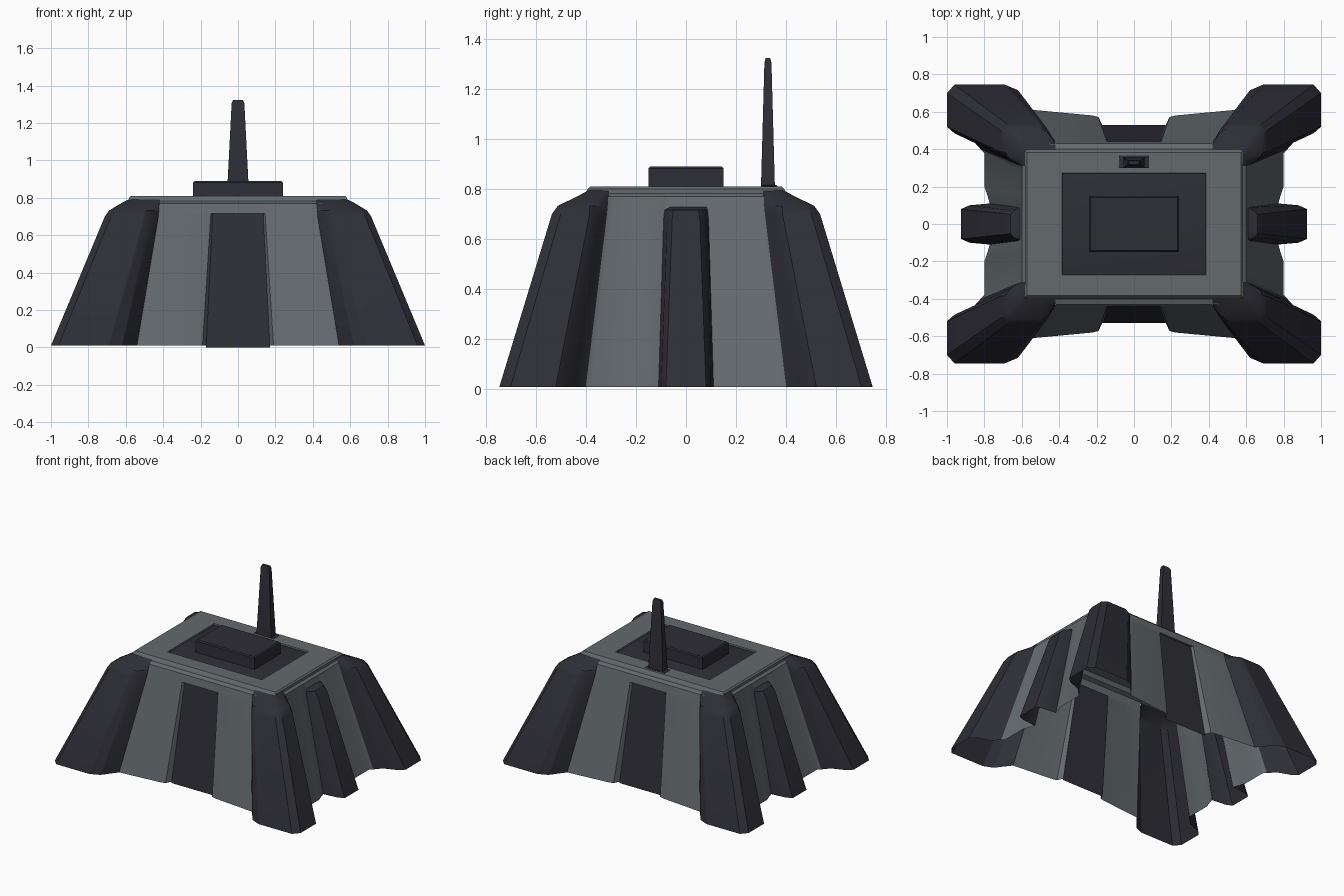
import bpy, math

def material(name, rgb):
    m = bpy.data.materials.new(name)
    m.diffuse_color = (*rgb, 1)
    return m

GREY = material("concrete_grey", (0.125, 0.145, 0.155))
DARK = material("dark_metal", (0.027, 0.027, 0.037))

QUAD = [(1, 1), (-1, 1), (-1, -1), (1, -1)]

def make(name, verts, faces, mat):
    me = bpy.data.meshes.new(name)
    me.from_pydata(verts, [], faces)
    me.materials.append(mat)
    ob = bpy.data.objects.new(name, me)
    bpy.context.collection.objects.link(ob)
    bpy.ops.object.select_all(action='DESELECT')
    bpy.context.view_layer.objects.active = ob
    ob.select_set(True)
    bpy.ops.object.shade_smooth_by_angle(angle=math.radians(28))
    return ob

def strips(name, levels, mat, signs):
    """Loft open profiles (counter-clockwise) up through levels, mirrored by signs."""
    verts, faces = [], []
    n = len(levels[0][1])
    for sx, sy in signs:
        o = len(verts)
        for z, pts in levels:
            verts += [(sx * x, sy * y, z) for x, y in pts]
        for k in range(len(levels) - 1):
            for i in range(n - 1):
                a = o + k * n + i
                f = (a, a + 1, a + 1 + n, a + n)
                faces.append(f if sx * sy > 0 else f[::-1])
    return make(name, verts, faces, mat)

def rings(name, levels, mat, cap=True, centre=(0, 0)):
    """Loft rectangles given as (half x, half y, z), optionally capped on top."""
    verts = [(centre[0] + sx * x, centre[1] + sy * y, z)
             for x, y, z in levels for sx, sy in QUAD]
    faces = [(4 * k + i, 4 * k + (i + 1) % 4, 4 * k + 4 + (i + 1) % 4, 4 * k + 4 + i)
             for k in range(len(levels) - 1) for i in range(4)]
    if cap:
        m = 4 * (len(levels) - 1)
        faces.append((m, m + 1, m + 2, m + 3))
    return make(name, verts, faces, mat)

def sym_y(half):   # profile crossing y = 0, facing +x
    return [(x, -y) for x, y in half] + [(x, y) for x, y in half[::-1]]

# corner buttresses: hollow shells with a chamfered shoulder
strips("corner_buttress", [
    (0.01, [(.82, .40), (.865, .45), (.96, .485), (1, .52), (1, .70), (.96, .745),
            (.69, .745), (.62, .715), (.54, .61)]),
    (0.70, [(.62, .315), (.655, .34), (.69, .36), (.712, .385), (.712, .50), (.68, .535),
            (.50, .535), (.465, .51), (.425, .445)]),
    (0.732, [(.61, .312), (.65, .337), (.675, .36), (.69, .385), (.69, .485), (.66, .512),
             (.50, .512), (.463, .49), (.423, .438)]),
    (0.775, [(.60, .31), (.61, .333), (.615, .355), (.618, .38), (.618, .41), (.595, .425),
             (.49, .425), (.455, .425), (.42, .425)]),
    (0.795, [(.578, .31), (.578, .33), (.578, .35), (.578, .37), (.578, .385), (.56, .388),
             (.48, .388), (.45, .388), (.42, .388)]),
], DARK, QUAD)

# sloping walls
strips("front_wall", [
    (0.01, [(.54, .61), (.22, .58), (.19, .572), (.17, .53)]),
    (0.715, [(.427, .442), (.16, .442), (.145, .441), (.135, .427)]),
], GREY, QUAD)
strips("front_wall_upper", [
    (0.715, [(.427, .442), (.16, .442), (.145, .441), (.135, .441)]),
    (0.77, [(.42, .43), (.15, .43), (.14, .43), (.13, .43)]),
], GREY, QUAD)
strips("side_wall", [
    (0.01, [(.77, .105), (.78, .14), (.80, .20), (.80, .38), (.82, .40)]),
    (0.77, [(.60, .08), (.60, .10), (.60, .15), (.60, .29), (.60, .31)]),
], GREY, QUAD)

# wall parts above the panels and ribs
strips("front_lintel", [(0.715, [(.135, .427), (-.135, .427)]),
                        (0.715, [(.135, .441), (-.135, .441)]),
                        (0.77, [(.13, .43), (-.13, .43)])], GREY, [(1, 1), (1, -1)])
strips("side_lintel", [(0.715, [(.612, -.085), (.612, .085)]),
                       (0.77, [(.60, -.08), (.60, .08)])], GREY, [(1, 1), (-1, 1)])

# recessed dark panels front and back
strips("recessed_panel", [(0.0, [(.172, .53), (-.172, .53)]),
                          (0.715, [(.135, .427), (-.135, .427)])], DARK, [(1, 1), (1, -1)])

# protruding side ribs
strips("side_rib", [
    (0.01, sym_y([(.77, .11), (.88, .10), (.925, .08)])),
    (0.68, sym_y([(.62, .09), (.665, .075), (.69, .055)])),
    (0.715, sym_y([(.612, .086), (.645, .07), (.66, .05)])),
    (0.727, sym_y([(.609, .084), (.609, .065), (.609, .045)])),
], DARK, [(1, 1), (-1, 1)])

# roof rim, sunken roof panel, hatch block, mast
rings("roof_rim", [(.60, .43, .77), (.582, .40, .782), (.582, .392, .80), (.572, .382, .81),
                   (.385, .272, .81), (.383, .27, .80)], GREY, cap=False)
rings("roof_panel", [(.384, .271, .799), (.38, .268, .80)], DARK)
rings("roof_block", [(.24, .15, .795), (.24, .15, .882), (.232, .143, .89)], DARK)
rings("mast_foot", [(.08, .033, .80), (.08, .033, .812), (.074, .028, .815)], DARK,
      centre=(0, .332))
rings("mast", [(.06, .028, .80), (.034, .014, 1.305), (.027, .009, 1.322)], DARK,
      centre=(0, .327))
